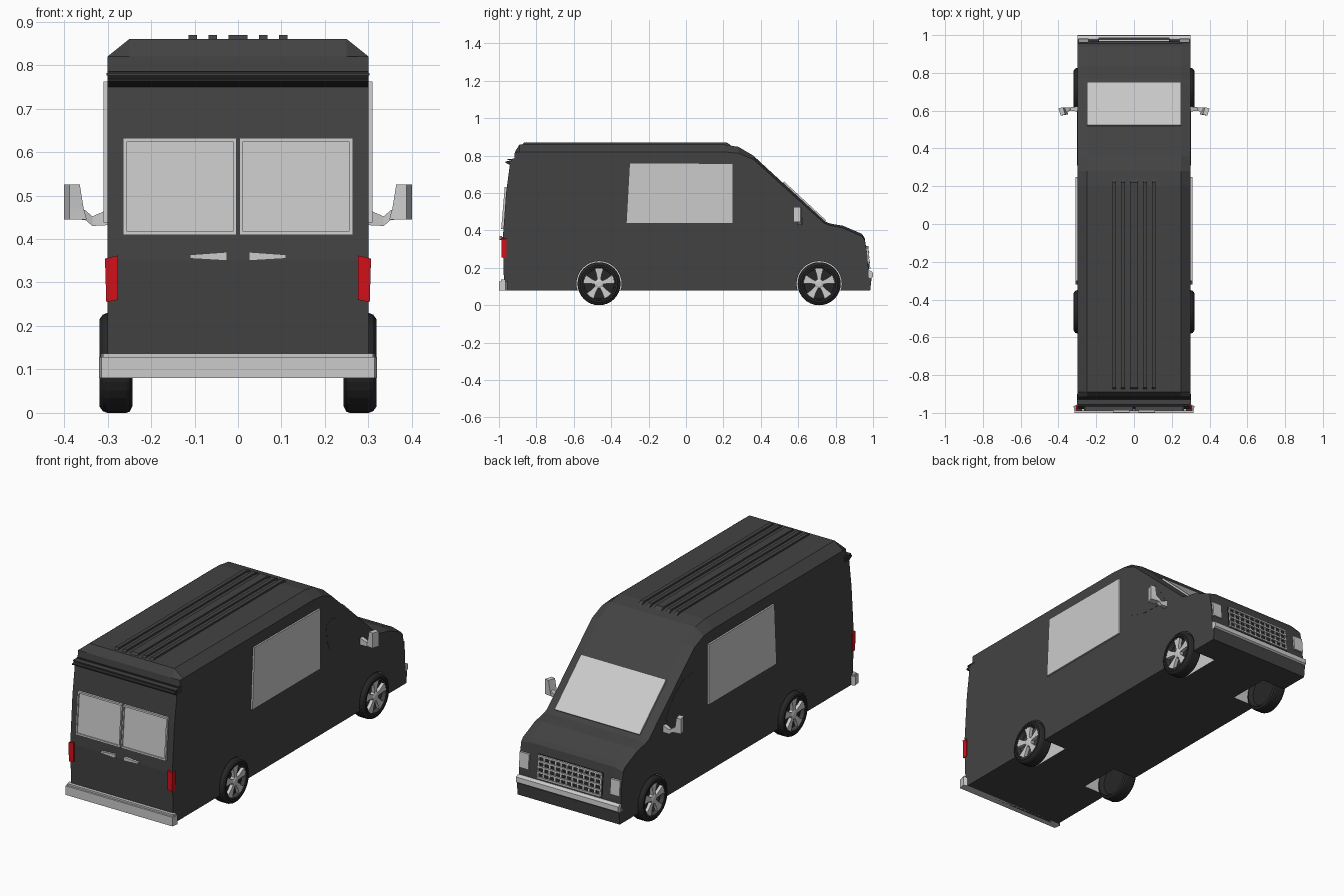
import bpy, bmesh, math
from mathutils import Vector

if "Cube" in bpy.data.objects:
    bpy.data.objects.remove(bpy.data.objects["Cube"])


def material(name, rgb):
    m = bpy.data.materials.new(name)
    m.diffuse_color = (*rgb, 1)
    m.use_nodes = True
    m.node_tree.nodes["Principled BSDF"].inputs["Base Color"].default_value = m.diffuse_color
    return m


PAINT = material("dark_paint", (0.055, 0.055, 0.055))
BLACK = material("rubber", (0.02, 0.02, 0.02))
RED = material("red_lens", (0.65, 0.005, 0.01))
GREY = material("plain_grey", (0.6, 0.6, 0.6))


def make(name, verts, faces, mat=None):
    me = bpy.data.meshes.new(name)
    me.from_pydata(verts, [], faces)
    bm = bmesh.new()
    bm.from_mesh(me)
    bmesh.ops.remove_doubles(bm, verts=bm.verts, dist=1e-5)
    bmesh.ops.recalc_face_normals(bm, faces=bm.faces)
    bm.to_mesh(me)
    bm.free()
    ob = bpy.data.objects.new(name, me)
    bpy.context.collection.objects.link(ob)
    if mat:
        me.materials.append(mat)
    return ob


def loft(name, rings, mat=None):
    n, k = len(rings[0]), len(rings)
    faces = [(r * n + i, r * n + (i + 1) % n, (r + 1) * n + (i + 1) % n, (r + 1) * n + i)
             for r in range(k - 1) for i in range(n)]
    faces += [tuple(range(n)), tuple(range((k - 1) * n, k * n))]
    return make(name, [v for r in rings for v in r], faces, mat)


def prism(name, axis, pts, a, b, mat=None):
    put = {'x': lambda p, t: (t, p[0], p[1]), 'y': lambda p, t: (p[0], t, p[1]),
           'z': lambda p, t: (p[0], p[1], t)}[axis]
    return loft(name, [[put(p, t) for p in pts] for t in (a, b)], mat)


def box(name, x0, x1, y0, y1, z0, z1, mat=None):
    return prism(name, 'x', [(y0, z0), (y1, z0), (y1, z1), (y0, z1)], x0, x1, mat)


def slab(name, x0, x1, z0, z1, surf, t, mat=None):
    # thin panel lying on a sloping end wall
    pts = [(surf(z0) - t * 0.3, z0), (surf(z0) + t, z0), (surf(z1) + t, z1), (surf(z1) - t * 0.3, z1)]
    return prism(name, 'x', pts, x0, x1, mat)


def lathe(name, prof, n, x, y, z, s, mat=None):
    rings = [[(s * (x + px), y + r * math.sin(i * math.tau / n), z + r * math.cos(i * math.tau / n))
              for i in range(n)] for px, r in prof]
    return loft(name, rings, mat)


# Body shell: side profile (y, z, shoulder drop) with chamfered roof edges
prof = [(-.972, .08, 0), (-.98, .35, 0), (-.962, .6, 0), (-.94, .765, 0), (-.918, .785, 0),
        (-.915, .82, 0), (-.89, .86, .04), (.2, .86, .04), (.28, .847, .034), (.36, .80, .02),
        (.74, .45, .012), (.77, .437, .01), (.84, .425, .012), (.94, .382, .014),
        (.955, .36, .01), (.968, .28, 0), (.975, .2, 0), (.98, .08, 0)]
rows = [[(-.3, y, z - d), (-.25, y, z), (.25, y, z), (.3, y, z - d)] for y, z, d in prof]
n = len(rows)
faces = [(4 * i + j, 4 * i + j + 1, 4 * i + j + 5, 4 * i + j + 4) for i in range(n - 1) for j in range(3)]
faces += [tuple(4 * i for i in range(n)), tuple(4 * i + 3 for i in range(n)),
          (0, 1, 2, 3, 4 * n - 1, 4 * n - 2, 4 * n - 3, 4 * n - 4)]
body = make("body_shell", [v for r in rows for v in r], faces, PAINT)

# Wheels and wheel wells
R = .115
for end, wy in (("rear", -.465), ("front", .712)):
    for side, s in (("right", 1), ("left", -1)):
        tag = f"{end}_{side}"
        cut = lathe("well_cutter_" + tag, [(-.14, .121), (.1, .121)], 32, .3, wy, R, s, GREY)
        cut.hide_render = True
        cut.hide_viewport = True
        cut.display_type = 'WIRE'
        m = body.modifiers.new("well_" + tag, 'BOOLEAN')
        m.object, m.operation, m.solver = cut, 'DIFFERENCE', 'EXACT'
        m.material_mode = 'TRANSFER'
        lathe("tyre_" + tag, [(.02, .085), (.0, .1), (.006, .112), (.014, R), (.058, R), (.068, .111),
                              (.076, .1), (.076, .09), (.068, .086), (.05, .084)],
              32, .243, wy, R, s, BLACK)
        lathe("rim_lip_" + tag, [(.05, .086), (.072, .088), (.072, .082), (.05, .08)], 32, .243, wy, R, s, PAINT)
        lathe("hub_" + tag, [(.05, .026), (.068, .024), (.072, .014)], 15, .243, wy, R, s)
        # Five spokes that widen outward
        for k in range(5):
            a = k * math.tau / 5
            u, v = Vector((0, math.sin(a), math.cos(a))), Vector((0, math.cos(a), -math.sin(a)))
            c = Vector((0, wy, R))
            shape = [(.015, -.008), (.05, -.014), (.083, -.024), (.083, .024), (.05, .014), (.015, .008)]
            loft(f"spoke_{tag}_{k}", [[c + u * p + v * q + Vector((s * (x + p * .05), 0, 0))
                                       for p, q in shape] for x in (.293, .31)])

# Roof ribs
for i, (x, w) in enumerate([(0, .022), (.058, .01), (-.058, .01), (.104, .01), (-.104, .01)]):
    prism(f"roof_rib_{i}", 'x', [(-.88, .855), (-.865, .869), (.22, .869), (.24, .855)], x - w, x + w, PAINT)

# Rear rain lip
prism("rear_lip", 'x', [(-.90, .75), (-.942, .75), (-.966, .762), (-.966, .768), (-.935, .775),
                        (-.925, .785), (-.90, .785)], -.3, .3, BLACK)
box("rear_lip_trim", -.302, .302, -.955, -.9, .776, .782, PAINT)


# Rear windows, their frames and door handles
def rear(z):
    return -.976 + (z - .41) * .085


for side, s in (("right", 1), ("left", -1)):
    slab("rear_glass_" + side, s * .006, s * .262, .415, .625, rear, -.006)
    for j, (a, b, c, d) in enumerate([(.003, .265, .409, .418), (.003, .265, .623, .632),
                                      (.003, .01, .409, .632), (.257, .265, .409, .632)]):
        slab(f"rear_frame_{side}_{j}", s * a, s * b, c, d, rear, -.012)
    prism("door_handle_" + side, 'y', [(s * .025, .35), (s * .11, .355), (s * .11, .364), (s * .025, .37)],
          -.997, -.985)
    box("handle_mount_" + side, s * .03, s * .05, -.99, -.97, .353, .366)
    # Tail lights wrap the rear corners
    prism("tail_light_" + side, 'y', [(s * .276, .26), (s * .303, .255), (s * .306, .355), (s * .276, .362)],
          -.987, -.96, RED)

    # Side glazing
    prism("side_window_" + side, 'x', [(-.32, .438), (.25, .438), (.25, .758), (-.302, .762)],
          s * .295, s * .309)
    prism("cab_window_" + side, 'x', [(.31, .64), (.32, .55), (.34, .505), (.42, .475), (.59, .468), (.6, .5),
                                      (.52, .6), (.45, .645), (.36, .66)], s * .295, s * .301, PAINT)

    # Mirror arm and head
    loft("mirror_arm_" + side, [[(s * x, y0, z0), (s * x, y1, z0), (s * x, y1, z1), (s * x, y0, z1)]
                                for x, y0, y1, z0, z1 in [(.298, .595, .622, .432, .468),
                                                          (.335, .6, .618, .43, .452),
                                                          (.35, .595, .618, .443, .465),
                                                          (.37, .59, .615, .446, .475)]])
    loft("mirror_head_" + side, [[(s * (x0 + e), .58 - e * .2, z), (s * .388, .574, z), (s * .4, .612, z),
                                  (s * (x0 + .012), .618, z)]
                                 for z, x0, e in [(.445, .348, 0), (.47, .355, 0), (.525, .364, 0)]])

# Rear bumper
prism("rear_bumper", 'z', [(-.314, -1), (.314, -1), (.32, -.965), (.3, -.955), (-.3, -.955), (-.32, -.965)],
      .08, .128)
prism("rear_bumper_step", 'z', [(-.31, -.99), (.31, -.99), (.315, -.965), (-.315, -.965)], .128, .137)

# Windscreen
prism("windscreen", 'x', [(.516, .65), (.524, .662), (.748, .455), (.738, .445)], -.25, .25)


# Nose: grille mesh, headlights and bumper strip
def nose(z):
    return .975 - (z - .2) * .0875


slab("grille_back", -.19, .19, .192, .318, nose, .004, BLACK)
for i in range(5):
    z = .196 + i * .028
    slab(f"grille_bar_{i}", -.188, .188, z, z + .009, nose, .012)
for i in range(12):
    x = -.184 + i * 0.03345
    slab(f"grille_post_{i}", x - .004, x + .004, .197, .316, nose, .009)
for side, s in (("right", 1), ("left", -1)):
    slab("headlight_" + side, s * .24, s * .295, .225, .305, nose, .009)
prism("front_bumper_strip", 'x', [(.96, .145), (.99, .145), (1, .152), (.998, .178), (.985, .185), (.96, .185)],
      -.3, .3)
prism("front_bumper_lower", 'x', [(.96, .08), (.985, .08), (.992, .145), (.96, .145)], -.3, .3, PAINT)
